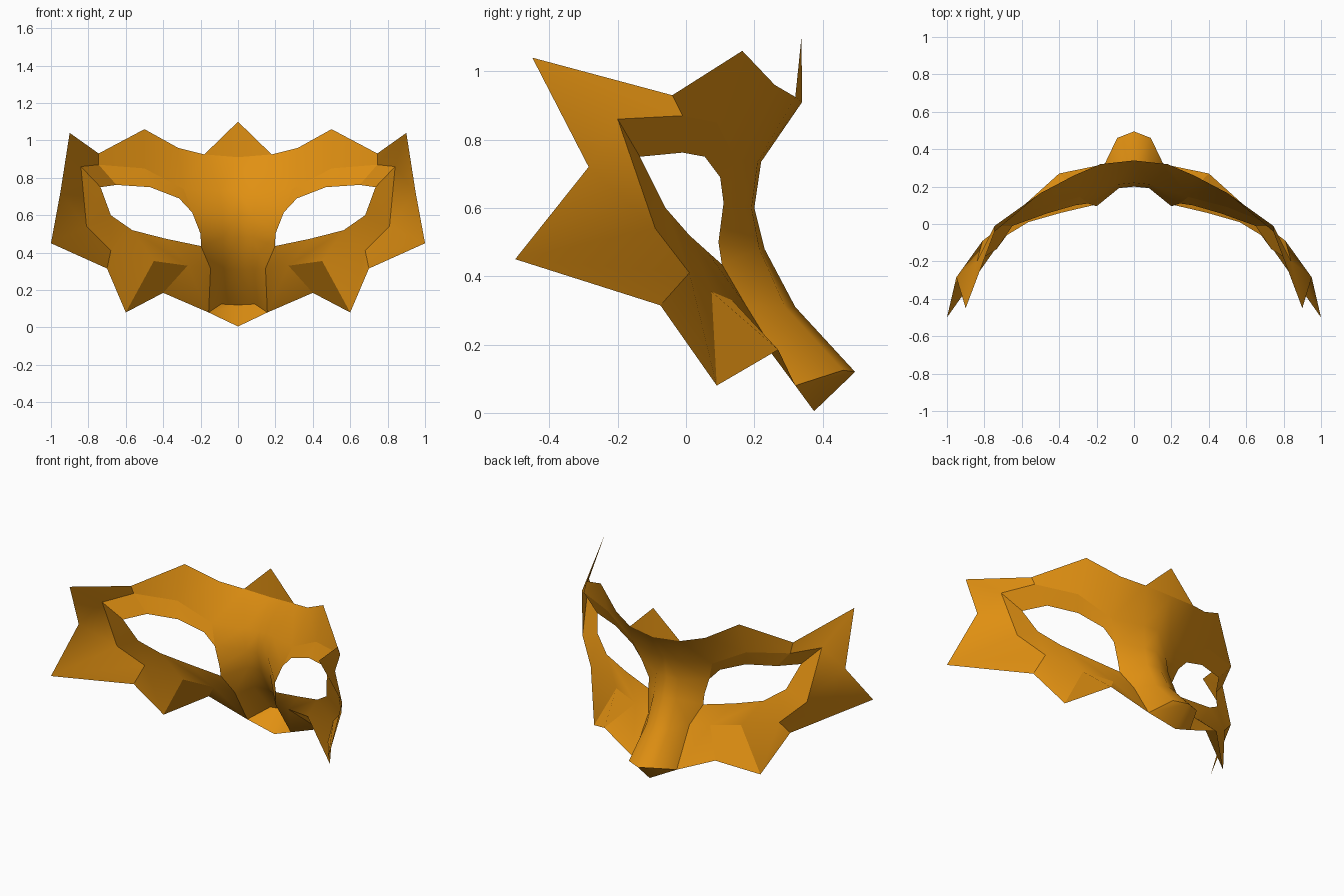
import bpy, bmesh, math
from mathutils import Vector

cube = bpy.data.objects.get("Cube")
if cube:
    bpy.data.objects.remove(cube, do_unlink=True)

gold = bpy.data.materials.new("antique_gold")
gold.use_nodes = True
gold.diffuse_color = (0.75, 0.28, 0.006, 1)
gold.node_tree.nodes["Principled BSDF"].inputs["Base Color"].default_value = gold.diffuse_color

INSIDE = Vector((0, -0.5, 0.5))


def make_part(name, strips, angle):
    """Loft each pair of rails into a strip, mirror it across x; repeated points give triangles."""
    bm = bmesh.new()
    verts = {}

    def vert(p):
        if p not in verts:
            verts[p] = bm.verts.new(p)
        return verts[p]

    for first, second in strips:
        for i in range(len(first) - 1):
            corners = (first[i], first[i + 1], second[i + 1], second[i])
            bm.faces.new([vert(p) for p in dict.fromkeys(corners)])
    # Turn the sheet so that it faces away from the wearer
    bmesh.ops.recalc_face_normals(bm, faces=bm.faces)
    bm.normal_update()
    facing = sum(f.normal.dot(f.calc_center_median() - INSIDE) * f.calc_area() for f in bm.faces)
    if facing < 0:
        bmesh.ops.reverse_faces(bm, faces=bm.faces)
    mesh = bpy.data.meshes.new(name)
    bm.to_mesh(mesh)
    bm.free()
    mesh.materials.append(gold)
    part = bpy.data.objects.new(name, mesh)
    bpy.context.collection.objects.link(part)
    bpy.ops.object.select_all(action="DESELECT")
    part.select_set(True)
    bpy.context.view_layer.objects.active = part
    bpy.ops.object.shade_smooth_by_angle(angle=math.radians(angle))
    mirror = part.modifiers.new("mirror", "MIRROR")
    mirror.use_clip = True
    return part


# Crown edge, from the middle outward
crown_mid, crown_dip = (0, 0.34, 0.91), (0.18, 0.32, 0.925)
crown_rise, crown_peak = (0.32, 0.26, 0.96), (0.5, 0.165, 1.06)
temple_top, temple_low = (0.745, -0.04, 0.93), (0.745, -0.01, 0.87)
spike_tip = (0, 0.338, 1.1)

# Brow fold
brow_mid, brow_ridge = (0, 0.22, 0.735), (0.1, 0.21, 0.735)
brow_inner, brow_outer = (0.29, 0.145, 0.74), (0.5, 0.09, 0.85)

# Eye rim, clockwise from the nose
rim_nose, rim_inner = (0.2, 0.095, 0.5), (0.245, 0.11, 0.615)
rim_rise, rim_top = (0.315, 0.1, 0.69), (0.47, 0.055, 0.75)
rim_over, rim_corner = (0.65, -0.01, 0.762), (0.735, -0.135, 0.75)
rim_side, rim_under = (0.68, -0.06, 0.6), (0.565, 0.01, 0.52)
rim_low, rim_tear = (0.39, 0.06, 0.475), (0.198, 0.105, 0.435)

# Outer frame of the eye and the cheek fold
frame_top, frame_side, frame_low = (0.84, -0.2, 0.86), (0.81, -0.09, 0.54), (0.68, 0.01, 0.41)
fold_outer, fold_inner = (0.45, 0.075, 0.355), (0.27, 0.135, 0.33)
hem_outer, hem_point, hem_notch = (0.7, -0.075, 0.315), (0.6, 0.09, 0.08), (0.4, 0.27, 0.185)

# Nose: outer crease and ridge
crease_top, crease_low = (0.147, 0.175, 0.315), (0.157, 0.32, 0.08)
nose_mid = [brow_mid, (0, 0.2, 0.6), (0, 0.23, 0.48), (0, 0.32, 0.31), (0, 0.495, 0.12)]
nose_ridge = [brow_ridge, (0.08, 0.192, 0.6), (0.08, 0.215, 0.48), (0.08, 0.29, 0.31), (0.09, 0.46, 0.125)]
nose_side = [brow_inner, rim_inner, rim_nose, rim_tear, crease_top, crease_low]
nose_base = (0, 0.375, 0.005)

# Wing points
wing_top, wing_notch, wing_low = (0.9, -0.45, 1.04), (0.95, -0.285, 0.72), (1, -0.5, 0.45)

# Forehead flowing into the nose
make_part("forehead_and_nose", [
    ([crown_mid, crown_dip, crown_rise, crown_peak, temple_top],
     [brow_mid, brow_ridge, brow_inner, brow_outer, temple_low]),
    (nose_mid, nose_ridge),
    (nose_ridge[:3] + nose_ridge[2:], nose_side),
], 48)

make_part("nose_underside", [([nose_mid[-1], nose_ridge[-1]], [nose_base, crease_low])], 10)

make_part("crown_spike", [([spike_tip, spike_tip], [crown_mid, crown_dip])], 10)

# Recessed surface between brow fold and eye
make_part("upper_eyelid", [
    ([rim_inner, rim_rise, rim_top, rim_over, rim_over, rim_corner],
     [brow_inner, brow_inner, brow_outer, brow_outer, temple_low, frame_top]),
], 30)

# Surface under the eye, and the folded cheek below it
make_part("cheek", [
    ([rim_corner, rim_side, rim_under, rim_under, rim_low, rim_tear],
     [frame_top, frame_side, frame_low, fold_outer, fold_inner, crease_top]),
    ([frame_low, fold_outer, fold_inner, crease_top],
     [hem_outer, hem_point, hem_notch, crease_low]),
], 30)

# Swept wing beside each eye
make_part("side_wing", [
    ([temple_top, temple_low, frame_top, frame_top, frame_side, frame_side, frame_low, hem_outer],
     [wing_top, wing_top, wing_top, wing_notch, wing_notch, wing_low, wing_low, wing_low]),
], 40)
